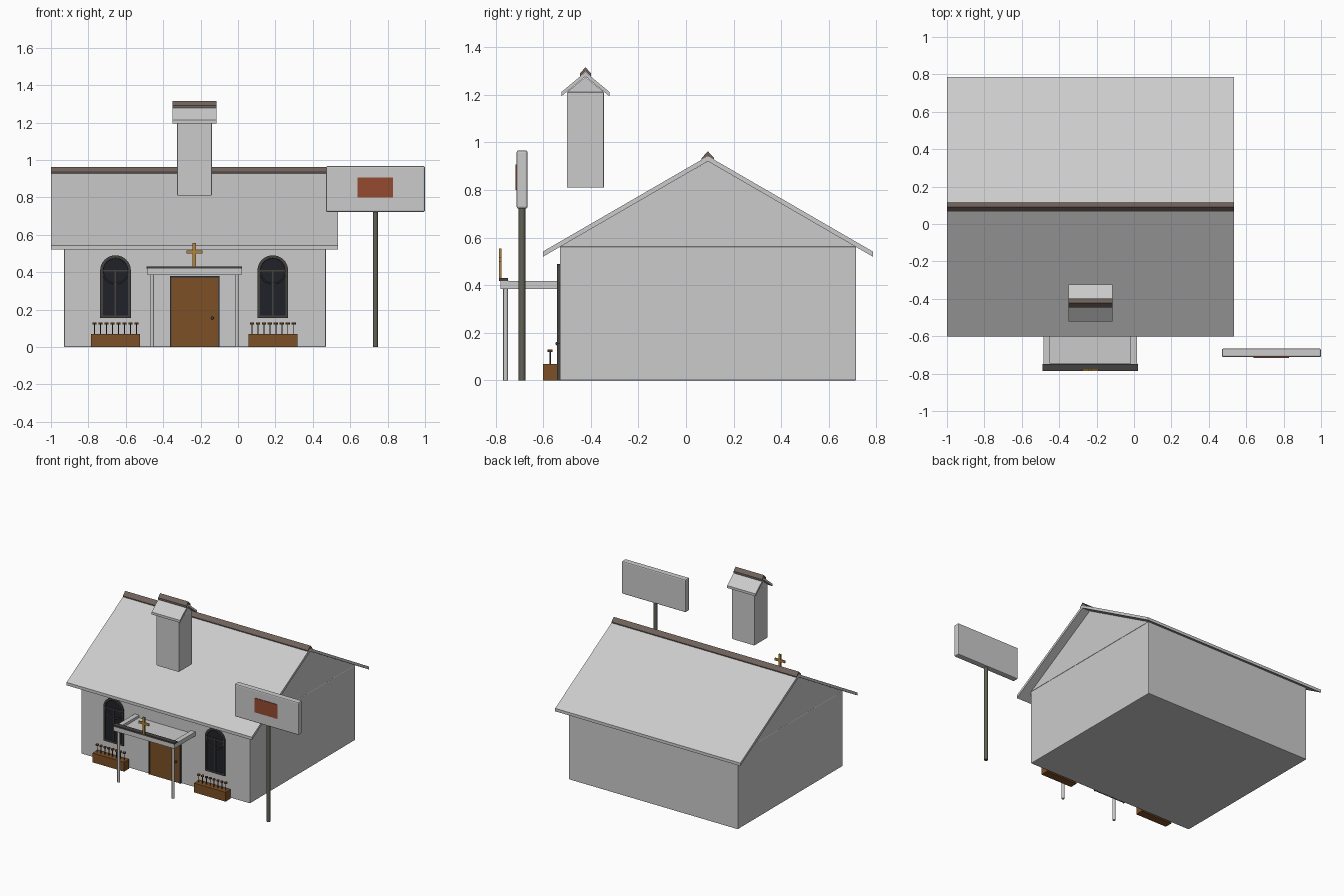
import bpy, bmesh, math
from mathutils import Vector

if "Cube" in bpy.data.objects:
    bpy.data.objects.remove(bpy.data.objects["Cube"])


def material(name, rgb):
    m = bpy.data.materials.new(name)
    m.diffuse_color = (*rgb, 1)
    m.use_nodes = True
    m.node_tree.nodes["Principled BSDF"].inputs["Base Color"].default_value = m.diffuse_color
    return m


WOOD = material("brown_wood", (0.20, 0.08, 0.02))
DARK = material("dark_trim", (0.06, 0.055, 0.05))
CAP = material("ridge_brown", (0.16, 0.125, 0.105))
GLASS = material("dark_glass", (0.015, 0.016, 0.022))
GOLD = material("gold", (0.45, 0.23, 0.04))
POLE = material("pole_metal", (0.12, 0.12, 0.09))
RED = material("red_panel", (0.30, 0.07, 0.03))


def finish(name, bm, mat=None, bevel=0):
    bmesh.ops.recalc_face_normals(bm, faces=bm.faces)
    me = bpy.data.meshes.new(name)
    bm.to_mesh(me)
    bm.free()
    ob = bpy.data.objects.new(name, me)
    bpy.context.collection.objects.link(ob)
    if mat:
        me.materials.append(mat)
    if bevel:
        b = ob.modifiers.new("soft_edges", 'BEVEL')
        b.width, b.segments = bevel, 2
    return ob


def box(name, x0, x1, y0, y1, z0, z1, mat=None, bevel=0):
    bm = bmesh.new()
    bmesh.ops.create_cube(bm, size=1)
    for v in bm.verts:
        v.co = Vector(((x0 + x1) / 2 + v.co.x * (x1 - x0),
                       (y0 + y1) / 2 + v.co.y * (y1 - y0),
                       (z0 + z1) / 2 + v.co.z * (z1 - z0)))
    return finish(name, bm, mat, bevel)


def extrude(name, pts, vec, mat=None):
    """Closed profile of 3D points pushed along vec."""
    bm = bmesh.new()
    f = bm.faces.new([bm.verts.new(p) for p in pts])
    r = bmesh.ops.extrude_face_region(bm, geom=[f])
    bmesh.ops.translate(bm, vec=vec, verts=[g for g in r["geom"] if isinstance(g, bmesh.types.BMVert)])
    return finish(name, bm, mat)


def cylinder(name, x, y, z0, z1, r, mat=None, sides=16):
    bpy.ops.mesh.primitive_cylinder_add(vertices=sides, radius=r, depth=z1 - z0,
                                        location=(x, y, (z0 + z1) / 2))
    ob = bpy.context.object
    ob.name = name
    bpy.ops.object.shade_smooth_by_angle()
    if mat:
        ob.data.materials.append(mat)
    return ob


def roof(name, x0, x1, yc, half, z_eave, z_top, t, mat=None):
    """Folded roof slab; t is the vertical thickness."""
    pts = [(x0, yc - half, z_eave), (x0, yc, z_top), (x0, yc + half, z_eave),
           (x0, yc + half, z_eave - t), (x0, yc, z_top - t), (x0, yc - half, z_eave - t)]
    return extrude(name, pts, (x1 - x0, 0, 0), mat)


def gable(name, x0, x1, y0, y1, z0, z1):
    pts = [(x0, y0, z0), (x0, y1, z0), (x0, (y0 + y1) / 2, z1)]
    return extrude(name, pts, (x1 - x0, 0, 0))


# Main building
box("building_walls", -0.93, 0.47, -0.53, 0.715, 0, 0.563, bevel=0.004)
gable("building_gable", -0.93, 0.47, -0.53, 0.715, 0.563, 0.921)
roof("main_roof", -1.0, 0.535, 0.092, 0.693, 0.542, 0.943, 0.022)
roof("main_ridge_cap", -1.0, 0.535, 0.092, 0.026, 0.935, 0.963, 0.018, CAP)

# Floating bell tower
box("tower_walls", -0.325, -0.14, -0.50, -0.345, 0.81, 1.212, bevel=0.003)
gable("tower_gable", -0.325, -0.14, -0.50, -0.345, 1.212, 1.275)
roof("tower_roof", -0.35, -0.115, -0.4225, 0.1, 1.213, 1.296, 0.018)
roof("tower_ridge_cap", -0.35, -0.115, -0.4225, 0.023, 1.291, 1.316, 0.016, CAP)

# Door with frame and knob
box("door", -0.355, -0.108, -0.537, -0.528, 0, 0.37, WOOD)
box("door_frame_left", -0.364, -0.355, -0.542, -0.528, 0, 0.379, DARK)
box("door_frame_right", -0.108, -0.099, -0.542, -0.528, 0, 0.379, DARK)
box("door_frame_top", -0.364, -0.099, -0.542, -0.528, 0.37, 0.379, DARK)
bpy.ops.mesh.primitive_uv_sphere_add(segments=12, ring_count=8, radius=0.008, location=(-0.137, -0.541, 0.155))
bpy.context.object.name = "door_knob"
bpy.context.object.data.materials.append(DARK)
bpy.ops.object.shade_smooth_by_angle()


def arch(x, r, z0, zc, y, n=20):
    arc = [(x + r * math.cos(math.pi * i / n), y, zc + r * math.sin(math.pi * i / n)) for i in range(n + 1)]
    return [(x - r, y, z0), (x + r, y, z0)] + arc


def arch_frame(name, x):
    """Band between an outer and inner arch outline."""
    bm = bmesh.new()
    loops = [[bm.verts.new(p) for p in arch(x, r, z, 0.408, y)]
             for r, z, y in ((0.082, 0.155, -0.528), (0.082, 0.155, -0.542),
                             (0.068, 0.169, -0.542), (0.068, 0.169, -0.528))]
    n = len(loops[0])
    for a, b in zip(loops, loops[1:] + loops[:1]):
        for i in range(n):
            j = (i + 1) % n
            bm.faces.new((a[i], a[j], b[j], b[i]))
    finish(name, bm, DARK)


# Arched windows and flower boxes on both sides of the door
for side, x in (("left", -0.655), ("right", 0.186)):
    arch_frame(f"window_frame_{side}", x)
    extrude(f"window_glass_{side}", arch(x, 0.07, 0.167, 0.408, -0.534), (0, 0.006, 0), GLASS)
    box(f"window_mullion_{side}", x - 0.004, x + 0.004, -0.539, -0.53, 0.165, 0.41, DARK)
    box(f"window_crossbar_{side}", x - 0.07, x + 0.07, -0.539, -0.53, 0.404, 0.412, DARK)
    bpy.ops.mesh.primitive_torus_add(major_segments=32, minor_segments=6, major_radius=0.069,
                                     minor_radius=0.004, location=(x, -0.536, 0.408),
                                     rotation=(math.pi / 2, 0, 0))
    bpy.context.object.name = f"window_ring_{side}"
    bpy.context.object.data.materials.append(DARK)
    box(f"flower_box_{side}", x - 0.131, x + 0.131, -0.60, -0.54, 0, 0.07, WOOD)
    for i in range(8):
        fx = x - 0.112 + i * 0.032
        cylinder(f"flower_stem_{side}_{i}", fx, -0.571, 0.06, 0.122, 0.003, DARK, 6)
        cylinder(f"flower_head_{side}_{i}", fx, -0.571, 0.12, 0.13, 0.011, WOOD, 8)

# Porch canopy: sunken panel, side and front beams, dark top strip, posts
box("canopy_panel", -0.45, -0.015, -0.75, -0.53, 0.385, 0.398)
for side, x in (("left", -0.465), ("right", 0.0)):
    box(f"canopy_beam_{side}", x - 0.019, x + 0.017, -0.75, -0.53, 0.385, 0.417)
    cylinder(f"porch_post_{side}", -0.2325 + (0.226 if side == "right" else -0.226), -0.758, 0, 0.39, 0.01)
box("canopy_front_beam", -0.485, 0.018, -0.78, -0.745, 0.385, 0.42)
box("canopy_top_strip", -0.49, 0.022, -0.785, -0.748, 0.419, 0.431, DARK)

# Cross on the porch
box("cross_upright", -0.242, -0.224, -0.786, -0.775, 0.43, 0.555, GOLD)
box("cross_arm", -0.276, -0.19, -0.785, -0.776, 0.5, 0.517, GOLD)

# Roadside sign
cylinder("sign_pole", 0.735, -0.689, 0, 0.73, 0.014, POLE)
box("sign_board", 0.47, 1.0, -0.712, -0.666, 0.722, 0.967, bevel=0.008)
box("sign_panel", 0.64, 0.828, -0.716, -0.71, 0.80, 0.907, RED)
